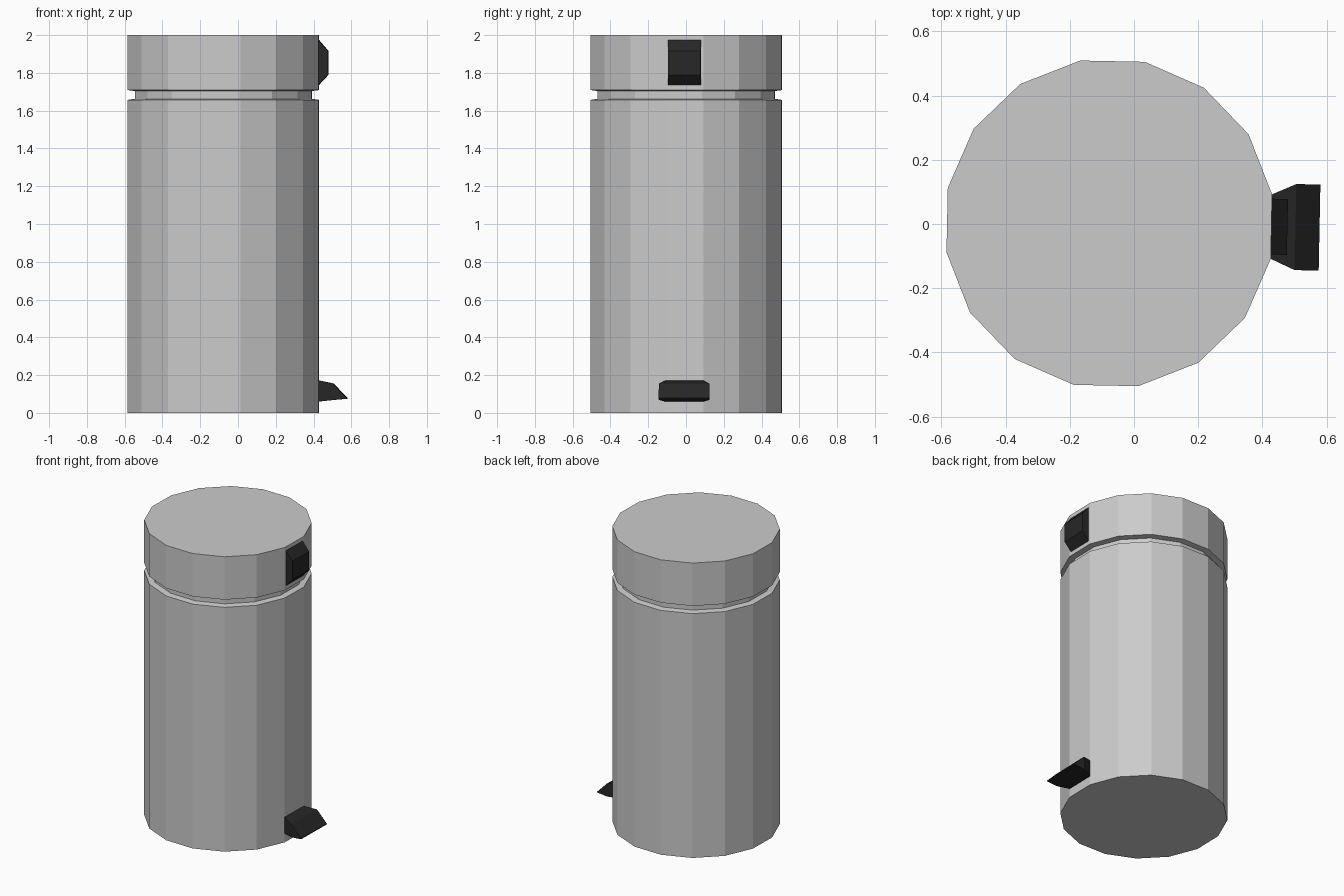
import bpy, bmesh, math
from mathutils import Matrix

if "Cube" in bpy.data.objects:
    bpy.data.objects.remove(bpy.data.objects["Cube"])

SIDES, RADIUS, INNER = 16, 0.515, 0.477
# The whole bin sits off centre and is turned very slightly
PLACE = Matrix.Translation((-0.077, 0.002, 0)) @ Matrix.Rotation(math.radians(-1.15), 4, 'Z')

black = bpy.data.materials.new("black_plastic")
black.diffuse_color = (0.02, 0.02, 0.02, 1)
black.use_nodes = True
black.node_tree.nodes["Principled BSDF"].inputs["Base Color"].default_value = black.diffuse_color


def loft(name, rings, material=None):
    """Skin a list of equal-sized point rings and cap both ends."""
    bm = bmesh.new()
    loops = [[bm.verts.new(p) for p in ring] for ring in rings]
    n = len(loops[0])
    for a, b in zip(loops, loops[1:]):
        for i in range(n):
            j = (i + 1) % n
            bm.faces.new((a[i], a[j], b[j], b[i]))
    bm.faces.new(loops[0])
    bm.faces.new(loops[-1])
    bmesh.ops.recalc_face_normals(bm, faces=bm.faces)
    bm.transform(PLACE)
    mesh = bpy.data.meshes.new(name)
    bm.to_mesh(mesh)
    bm.free()
    obj = bpy.data.objects.new(name, mesh)
    bpy.context.collection.objects.link(obj)
    if material:
        mesh.materials.append(material)
    return obj


def circle(r, z):
    angles = [2 * math.pi * (i + 0.5) / SIDES for i in range(SIDES)]
    return [(r * math.cos(a), r * math.sin(a), z) for a in angles]


def upright(x, half_width, low, high):
    w = half_width
    return [(x, -w, low), (x, w, low), (x, w, high), (x, -w, high)]


# Bin body, recessed groove and lid as one stepped profile
profile = [(RADIUS, 0), (RADIUS, 1.657), (INNER, 1.663),
           (INNER, 1.704), (RADIUS, 1.709), (RADIUS, 2.0)]
loft("bin_body_and_lid", [circle(r, z) for r, z in profile])

# Lid handle: tapers outwards in height only
loft("lid_handle", [upright(0.504, 0.087, 1.735, 1.975),
                    upright(0.555, 0.087, 1.790, 1.916)], black)

# Foot pedal: flares wider, then slopes down to a thin edge
loft("foot_pedal", [upright(0.504, 0.100, 0.060, 0.172),
                    upright(0.580, 0.134, 0.068, 0.156),
                    upright(0.655, 0.134, 0.075, 0.080)], black)
